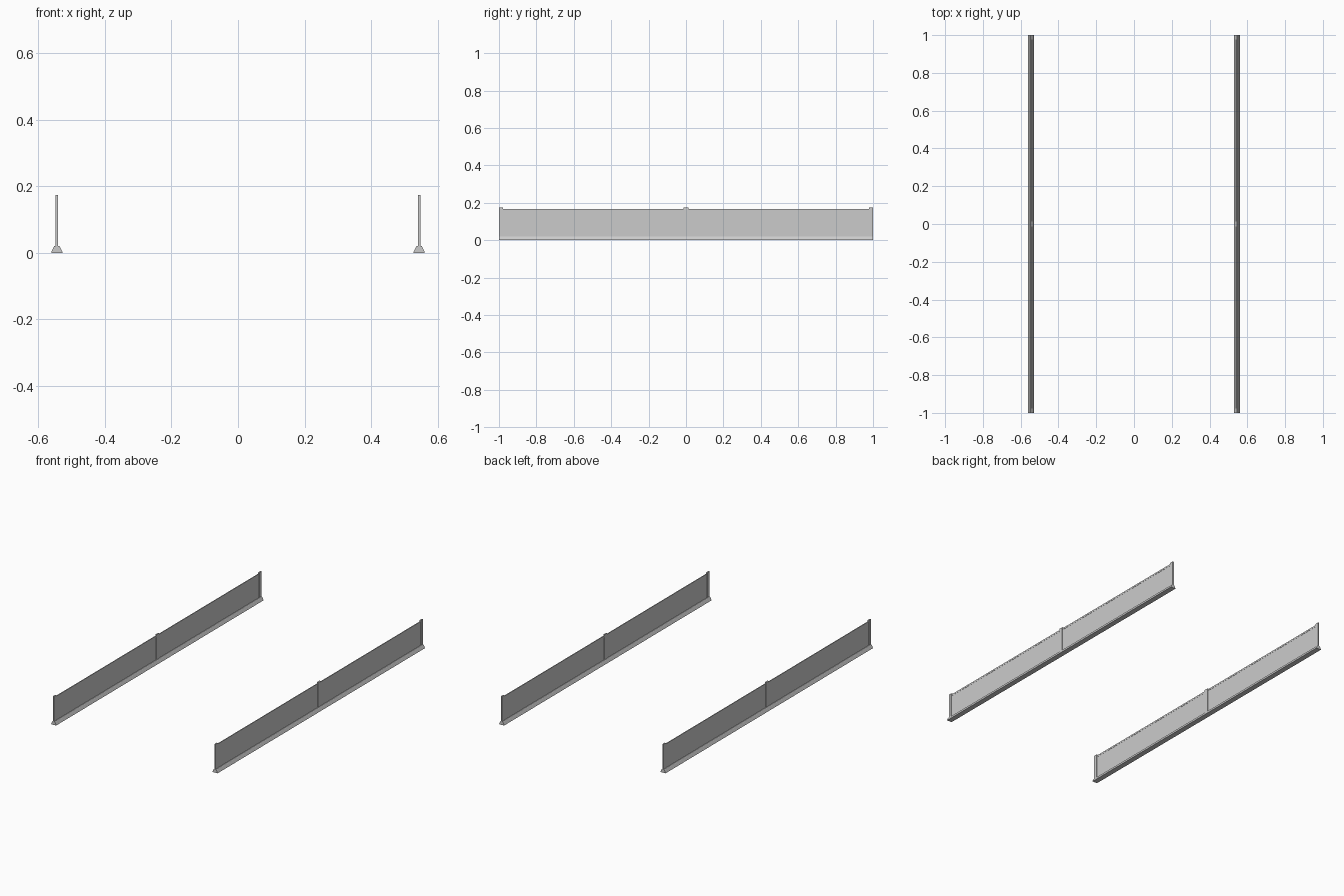
import bpy, bmesh

if "Cube" in bpy.data.objects:
    bpy.data.objects.remove(bpy.data.objects["Cube"])

X = 0.545  # distance of each barrier from the centre line


def box(name, x, y, z):
    """Box from (min, max) ranges on each axis."""
    bm = bmesh.new()
    bmesh.ops.create_cube(bm, size=1)
    for v in bm.verts:
        v.co = [r[0] if c < 0 else r[1] for c, r in zip(v.co, (x, y, z))]
    return finish(name, bm)


def extrude_y(name, profile, y0, y1):
    """Extrude an (x, z) profile along y."""
    bm = bmesh.new()
    face = bm.faces.new([bm.verts.new((px, y0, pz)) for px, pz in profile])
    out = bmesh.ops.extrude_face_region(bm, geom=[face])
    verts = [g for g in out["geom"] if isinstance(g, bmesh.types.BMVert)]
    bmesh.ops.translate(bm, verts=verts, vec=(0, y1 - y0, 0))
    bmesh.ops.recalc_face_normals(bm, faces=bm.faces)
    return finish(name, bm)


def finish(name, bm):
    me = bpy.data.meshes.new(name)
    bm.to_mesh(me)
    bm.free()
    ob = bpy.data.objects.new(name, me)
    bpy.context.collection.objects.link(ob)
    return ob


for side, sx in (("left", -X), ("right", X)):
    # sloped kerb with a small vertical lip
    half = [(0.0165, 0), (0.0165, 0.003), (0.0085, 0.019), (0.006, 0.021)]
    profile = half + [(-px, pz) for px, pz in reversed(half)]
    parts = [extrude_y(side + "_kerb", profile, -1, 1)]

    # thin wall panel and top rail
    parts.append(box(side + "_panel", (-0.0015, 0.0015), (-0.99, 0.99), (0.015, 0.16)))
    parts.append(box(side + "_top_rail", (-0.0025, 0.0025), (-0.999, 0.999), (0.157, 0.167)))

    # upright posts at both ends and the middle
    for tag, y0, y1 in (("front", -1, -0.978), ("middle", -0.013, 0.013), ("back", 0.978, 1)):
        parts.append(box(f"{side}_{tag}_post", (-0.004, 0.004), (y0, y1), (0.018, 0.174)))

    for p in parts:
        p.location.x = sx
